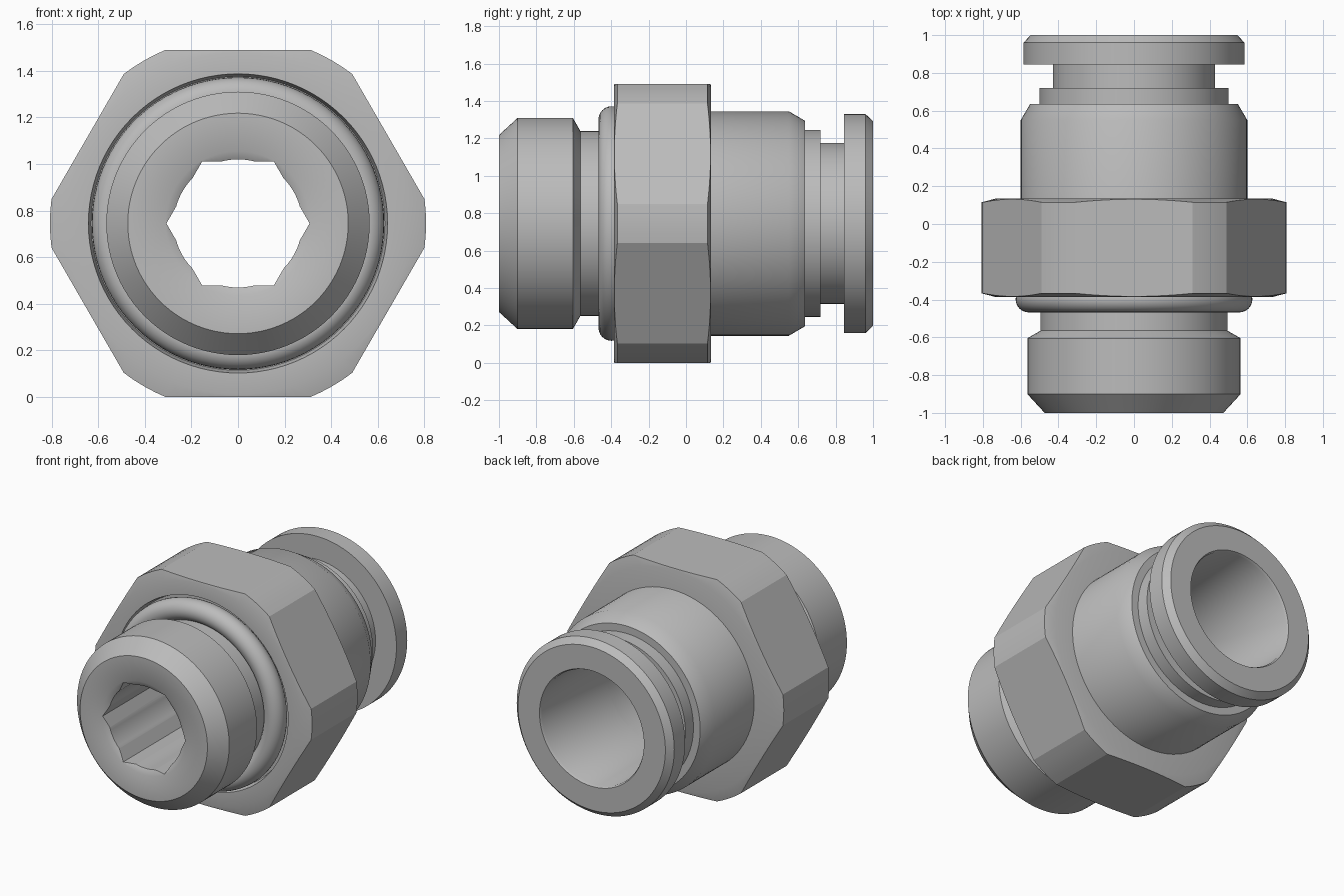
import bpy, bmesh, math

if "Cube" in bpy.data.objects:
    bpy.data.objects.remove(bpy.data.objects["Cube"])

CZ = 0.745      # height of the fitting axis
SEG = 96

gray = bpy.data.materials.new("metal gray")
gray.diffuse_color = (0.5, 0.5, 0.5, 1)
gray.use_nodes = True
gray.node_tree.nodes["Principled BSDF"].inputs["Base Color"].default_value = gray.diffuse_color


def finish(name, bm):
    bmesh.ops.recalc_face_normals(bm, faces=bm.faces)
    me = bpy.data.meshes.new(name)
    bm.to_mesh(me)
    bm.free()
    me.materials.append(gray)
    ob = bpy.data.objects.new(name, me)
    bpy.context.collection.objects.link(ob)
    return ob


def lathe(name, profile, seg=SEG):
    """Revolve a closed (radius, y) profile round the fitting axis."""
    bm = bmesh.new()
    rings = []
    for i in range(seg):
        a = 2 * math.pi * i / seg
        rings.append([bm.verts.new((r * math.cos(a), y, CZ + r * math.sin(a)))
                      for r, y in profile])
    n = len(profile)
    for i in range(seg):
        p, q = rings[i], rings[(i + 1) % seg]
        for j in range(n):
            k = (j + 1) % n
            bm.faces.new((p[j], p[k], q[k], q[j]))
    return finish(name, bm)


def hex_prism(name, apothem, y0, y1):
    """Hexagonal prism along y with flats at top and bottom."""
    bm = bmesh.new()
    r = apothem / math.cos(math.pi / 6)
    ends = [[bm.verts.new((r * math.cos(k * math.pi / 3), y,
                           CZ + r * math.sin(k * math.pi / 3)))
             for k in range(6)] for y in (y0, y1)]
    for e in ends:
        bm.faces.new(e)
    for k in range(6):
        m = (k + 1) % 6
        bm.faces.new((ends[0][k], ends[0][m], ends[1][m], ends[1][k]))
    return finish(name, bm)


def boolean(ob, tool, op):
    m = ob.modifiers.new(op.lower(), 'BOOLEAN')
    m.operation, m.object, m.solver = op, tool, 'EXACT'
    bpy.context.view_layer.objects.active = ob
    bpy.ops.object.modifier_apply(modifier=m.name)
    bpy.data.objects.remove(tool)


def smooth(ob, deg):
    bpy.ops.object.select_all(action='DESELECT')
    ob.select_set(True)
    bpy.context.view_layer.objects.active = ob
    bpy.ops.object.shade_smooth_by_angle(angle=math.radians(deg))


# Body: threaded end, neck, sleeve and stepped bore
body = lathe("body", [
    (0.31, -1.0), (0.473, -1.0), (0.565, -0.90), (0.565, -0.605),
    (0.495, -0.565), (0.495, -0.30), (0.60, -0.30), (0.60, 0.55),
    (0.55, 0.635), (0.50, 0.635), (0.50, 0.72), (0.42, 0.72),
    (0.42, 0.30), (0.38, 0.30), (0.38, -0.10), (0.275, -0.10),
    (0.275, -0.98)])
# Hex key socket in the front end
boolean(body, hex_prism("socket_cutter", 0.266, -1.1, 0.0), 'DIFFERENCE')
smooth(body, 35)

# Hex nut section: rounded corners, chamfered ends, seal recess
nut = lathe("hex_nut", [
    (0.45, -0.33), (0.63, -0.33), (0.642, -0.386), (0.735, -0.386),
    (0.807, -0.367), (0.807, 0.115), (0.735, 0.134), (0.45, 0.134)])
boolean(nut, hex_prism("nut_shape", 0.745, -0.6, 0.4), 'INTERSECT')
smooth(nut, 18)

# Seal ring seated in the nut recess
seal = lathe("seal_ring", [
    (0.557 + 0.07 * math.cos(t * math.pi / 12),
     -0.398 + 0.07 * math.sin(t * math.pi / 12)) for t in range(24)])
smooth(seal, 35)

# Release collet with flange
collet = lathe("release_collet", [
    (0.38, 0.25), (0.43, 0.25), (0.43, 0.845), (0.585, 0.845),
    (0.585, 0.96), (0.547, 1.0), (0.388, 1.0), (0.38, 0.985)])
smooth(collet, 30)
